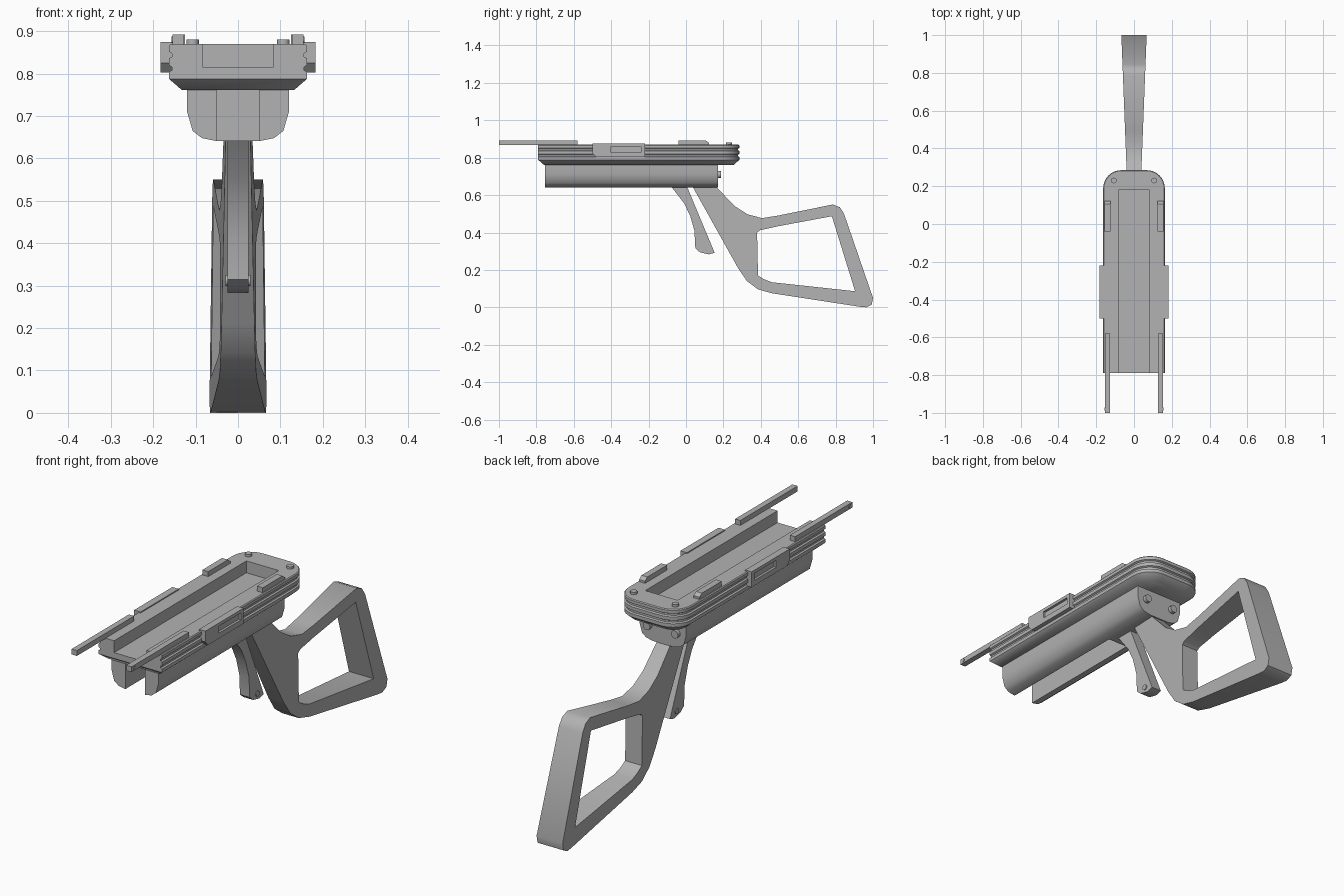
import bpy, bmesh, math
from mathutils import Vector

if "Cube" in bpy.data.objects:
    bpy.data.objects.remove(bpy.data.objects["Cube"])

grey = bpy.data.materials.new("dark_grey")
grey.diffuse_color = (0.45, 0.45, 0.45, 1)
grey.use_nodes = True
grey.node_tree.nodes["Principled BSDF"].inputs["Base Color"].default_value = grey.diffuse_color


def finish(bm, name, smooth=False):
    bmesh.ops.recalc_face_normals(bm, faces=bm.faces)
    me = bpy.data.meshes.new(name)
    bm.to_mesh(me)
    bm.free()
    me.materials.append(grey)
    ob = bpy.data.objects.new(name, me)
    bpy.context.collection.objects.link(ob)
    if smooth:
        shade(ob)
    return ob


def shade(ob):
    bpy.ops.object.select_all(action='DESELECT')
    ob.select_set(True)
    bpy.context.view_layer.objects.active = ob
    bpy.ops.object.shade_smooth_by_angle(angle=math.radians(42))


def loft(name, rings, smooth=False):
    """Closed solid through a list of equal-length rings of points."""
    bm = bmesh.new()
    loops = [[bm.verts.new(p) for p in r] for r in rings]
    n = len(loops[0])
    for a, b in zip(loops, loops[1:]):
        for i in range(n):
            j = (i + 1) % n
            bm.faces.new((a[i], a[j], b[j], b[i]))
    bm.faces.new(loops[0])
    bm.faces.new(loops[-1])
    return finish(bm, name, smooth)


def prism_x(name, yz, x0, x1, smooth=False):
    return loft(name, [[(x, y, z) for y, z in yz] for x in (x0, x1)], smooth)


def prism_y(name, xz, y0, y1, smooth=False):
    return loft(name, [[(x, y, z) for x, z in xz] for y in (y0, y1)], smooth)


def box(name, x0, x1, y0, y1, z0, z1):
    return prism_x(name, [(y0, z0), (y1, z0), (y1, z1), (y0, z1)], x0, x1)


def pin(name, p0, p1, r, sides=12):
    a, b = Vector(p0), Vector(p1)
    q = (b - a).to_track_quat('Z', 'Y')
    circle = [q @ Vector((r * math.cos(2 * math.pi * i / sides), r * math.sin(2 * math.pi * i / sides), 0))
              for i in range(sides)]
    return loft(name, [[c + a for c in circle], [c + b for c in circle]], True)


def cut(ob, cutter):
    m = ob.modifiers.new("cut", 'BOOLEAN')
    m.operation, m.solver, m.object = 'DIFFERENCE', 'EXACT', cutter
    bpy.context.view_layer.objects.active = ob
    bpy.ops.object.modifier_apply(modifier=m.name)
    bpy.data.objects.remove(cutter, do_unlink=True)


def mirror(ob):
    ob.modifiers.new("mirror", 'MIRROR').use_axis[0] = True


# Tray: grooved slab with rounded rear corners and a chamfered underside
def tray_ring(z, d, front):
    w, back, r = 0.163 - d, 0.285 - d, 0.095 - d
    pts = [(-w, -0.79 + front, z), (w, -0.79 + front, z)]
    for side in (1, -1):
        for i in range(9):
            a = math.radians(90 * i / 8)
            c, s = (math.cos(a), math.sin(a)) if side == 1 else (math.sin(a), math.cos(a))
            pts.append((side * (w - r + r * c), back - r + r * s, z))
    return pts


levels = [(0.762, 0.030, 0.030), (0.788, 0, 0), (0.804, 0, 0), (0.808, 0.007, 0),
          (0.816, 0.007, 0), (0.820, 0, 0), (0.836, 0, 0), (0.840, 0.007, 0), (0.848, 0.007, 0),
          (0.852, 0, 0), (0.866, 0, 0), (0.87, 0.004, 0)]
tray = loft("tray", [tray_ring(*l) for l in levels])
cut(tray, box("tray_cutter", -0.083, 0.083, -0.9, 0.18, 0.815, 0.95))
shade(tray)

# Lower body: two rounded cheeks with an open channel, closed at the rear
cheek = prism_y("body_cheek", [(0.05, 0.77), (0.05, 0.641), (0.085, 0.648), (0.107, 0.665),
                               (0.12, 0.71), (0.12, 0.77)], -0.755, 0.17, True)
mirror(cheek)
box("body_rear_block", -0.05, 0.05, -0.11, 0.17, 0.641, 0.77)

# Latch blocks on both sides, each with a shallow slot
latch = prism_x("side_latch", [(-0.5, 0.875), (-0.5, 0.825), (-0.48, 0.803), (-0.22, 0.803), (-0.22, 0.875)],
                0.15, 0.183)
cut(latch, box("latch_cutter", 0.172, 0.2, -0.4, -0.24, 0.828, 0.86))
mirror(latch)

# Rails on top of the tray
mirror(box("front_rail", 0.127, 0.154, -1.0, -0.58, 0.868, 0.893))
mirror(prism_x("rear_rail", [(-0.04, 0.868), (-0.04, 0.893), (0.105, 0.893), (0.122, 0.88), (0.122, 0.868)],
               0.125, 0.155))

# Small pins
mirror(pin("front_rail_stud", (0.146, -0.98, 0.88), (0.157, -0.98, 0.88), 0.008))
mirror(pin("top_pin", (0.107, 0.23, 0.86), (0.107, 0.23, 0.881), 0.015))
mirror(pin("rear_pin", (0.072, 0.15, 0.71), (0.072, 0.187, 0.71), 0.018))

# Trigger
prism_x("trigger", [(-0.09, 0.66), (-0.075, 0.64), (-0.01, 0.556), (0.022, 0.49), (0.045, 0.41), (0.05, 0.315),
                    (0.075, 0.294), (0.123, 0.283), (0.153, 0.292), (0.012, 0.63), (0.0, 0.66)],
        -0.025, 0.025, True)
pin("trigger_pin", (-0.029, 0.105, 0.312), (0.029, 0.105, 0.312), 0.013)

# Grip and skeleton stock, widening toward the back
outer = [(0.027, 0.66), (0.278, 0.21), (0.326, 0.14), (0.385, 0.096), (0.46, 0.075), (0.93, 0.003), (0.965, 0.0),
         (0.993, 0.015), (1.0, 0.05), (0.845, 0.50), (0.823, 0.535), (0.786, 0.55), (0.49, 0.49), (0.406, 0.477),
         (0.33, 0.497), (0.262, 0.54), (0.165, 0.64), (0.15, 0.66)]
hole = [(0.38, 0.40), (0.396, 0.412), (0.49, 0.433), (0.78, 0.487), (0.904, 0.086), (0.46, 0.134),
        (0.417, 0.15), (0.385, 0.17)]
stock = prism_x("stock", outer, -1, 1)
cut(stock, prism_x("stock_cutter", hole, -2, 2))
for v in stock.data.vertices:
    v.co.x *= 0.028 + 0.039 * v.co.y
shade(stock)
